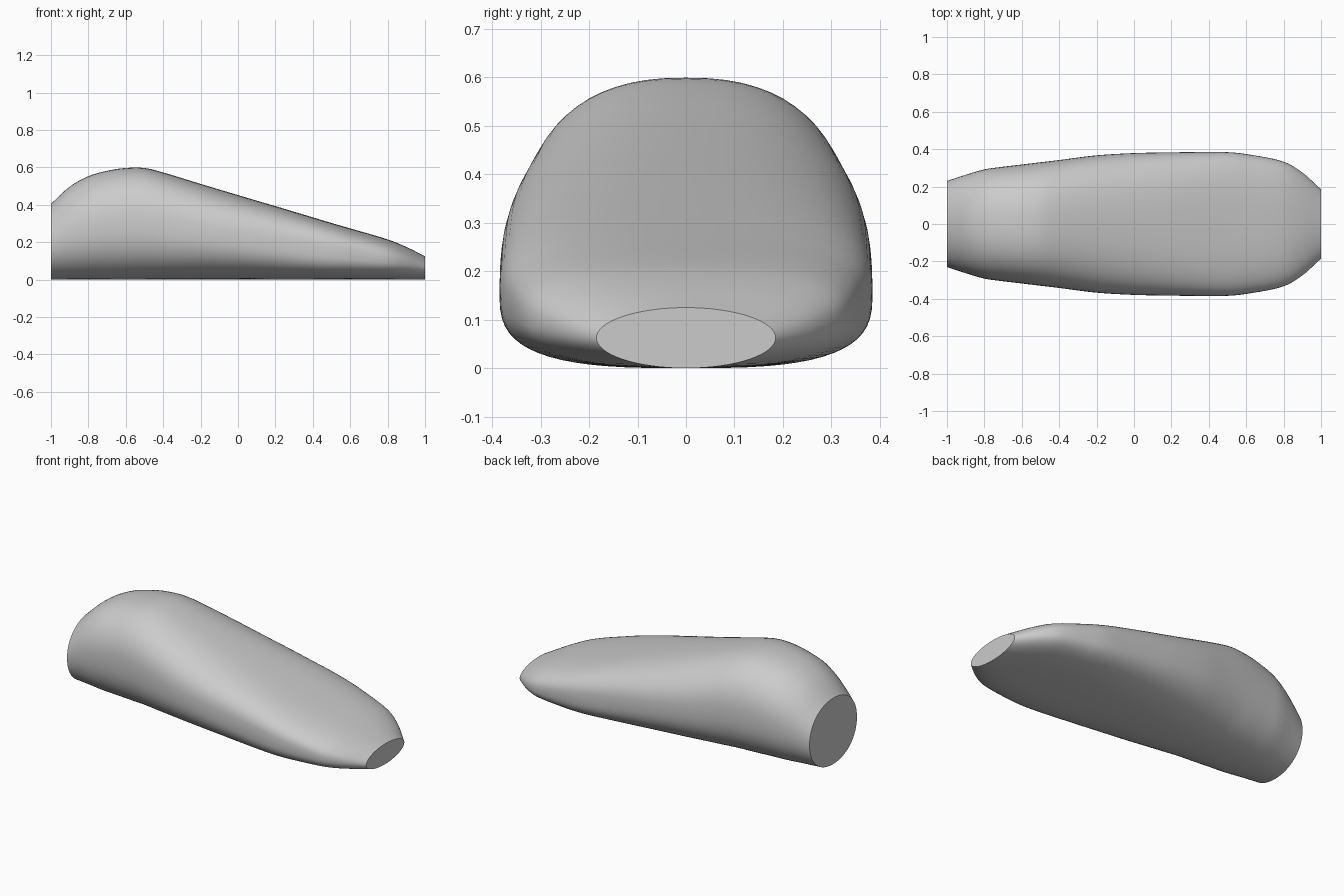
import bpy, bmesh, math

if "Cube" in bpy.data.objects:
    bpy.data.objects.remove(bpy.data.objects["Cube"])

# Stations along the length: x, height, half width, roundness exponent
STATIONS = [
    (-1.0, .405, .23, 2.1), (-.9, .497, .263, 2.2), (-.8, .553, .292, 2.3),
    (-.7, .582, .306, 2.35), (-.6, .597, .318, 2.4), (-.5, .597, .33, 2.4),
    (-.4, .573, .342, 2.45), (-.2, .512, .367, 2.5), (0, .452, .379, 2.6),
    (.2, .393, .383, 2.8), (.4, .333, .385, 3.0), (.5, .303, .384, 3.0),
    (.6, .274, .374, 2.9), (.8, .215, .333, 2.6), (.9, .175, .275, 2.3),
    (1.0, .125, .185, 2.0)]
SIDES, RINGS = 64, 80


def station(x):
    """Smoothly interpolate the station table (cubic Hermite)."""
    s = STATIONS
    i = max(k for k in range(len(s) - 1) if s[k][0] <= x + 1e-9)

    def slope(k, c):
        a, b = s[max(k - 1, 0)], s[min(k + 1, len(s) - 1)]
        return (b[c] - a[c]) / (b[0] - a[0])
    d = s[i + 1][0] - s[i][0]
    t = (x - s[i][0]) / d
    return [(2*t**3 - 3*t*t + 1) * s[i][c] + (t**3 - 2*t*t + t) * d * slope(i, c)
            + (3*t*t - 2*t**3) * s[i + 1][c] + (t**3 - t*t) * d * slope(i + 1, c)
            for c in (1, 2, 3)]


def spow(v, p):
    return math.copysign(abs(v) ** p, v)


# Body: rounded sections lofted along x, flat caps at both ends
bm = bmesh.new()
rings = []
for r in range(RINGS + 1):
    x = -1 + 2 * r / RINGS
    h, w, n = station(x)
    rings.append([bm.verts.new((x, w * spow(math.cos(a), 2 / n),
                                h / 2 * (1 + spow(math.sin(a), 2 / n))))
                  for a in (2 * math.pi * k / SIDES for k in range(SIDES))])
for a, b in zip(rings, rings[1:]):
    for k in range(SIDES):
        j = (k + 1) % SIDES
        bm.faces.new((a[k], a[j], b[j], b[k]))
bm.faces.new(rings[0])
bm.faces.new(rings[-1])
bmesh.ops.recalc_face_normals(bm, faces=bm.faces)
mesh = bpy.data.meshes.new("body")
bm.to_mesh(mesh)
bm.free()
body = bpy.data.objects.new("body", mesh)
bpy.context.collection.objects.link(body)

# Single grey colour
grey = bpy.data.materials.new("grey")
grey.diffuse_color = (.6, .6, .6, 1)
grey.use_nodes = True
grey.node_tree.nodes["Principled BSDF"].inputs["Base Color"].default_value = grey.diffuse_color
mesh.materials.append(grey)

# Smooth skin, sharp cap rims
bpy.context.view_layer.objects.active = body
body.select_set(True)
bpy.ops.object.shade_smooth_by_angle(angle=math.radians(40))
